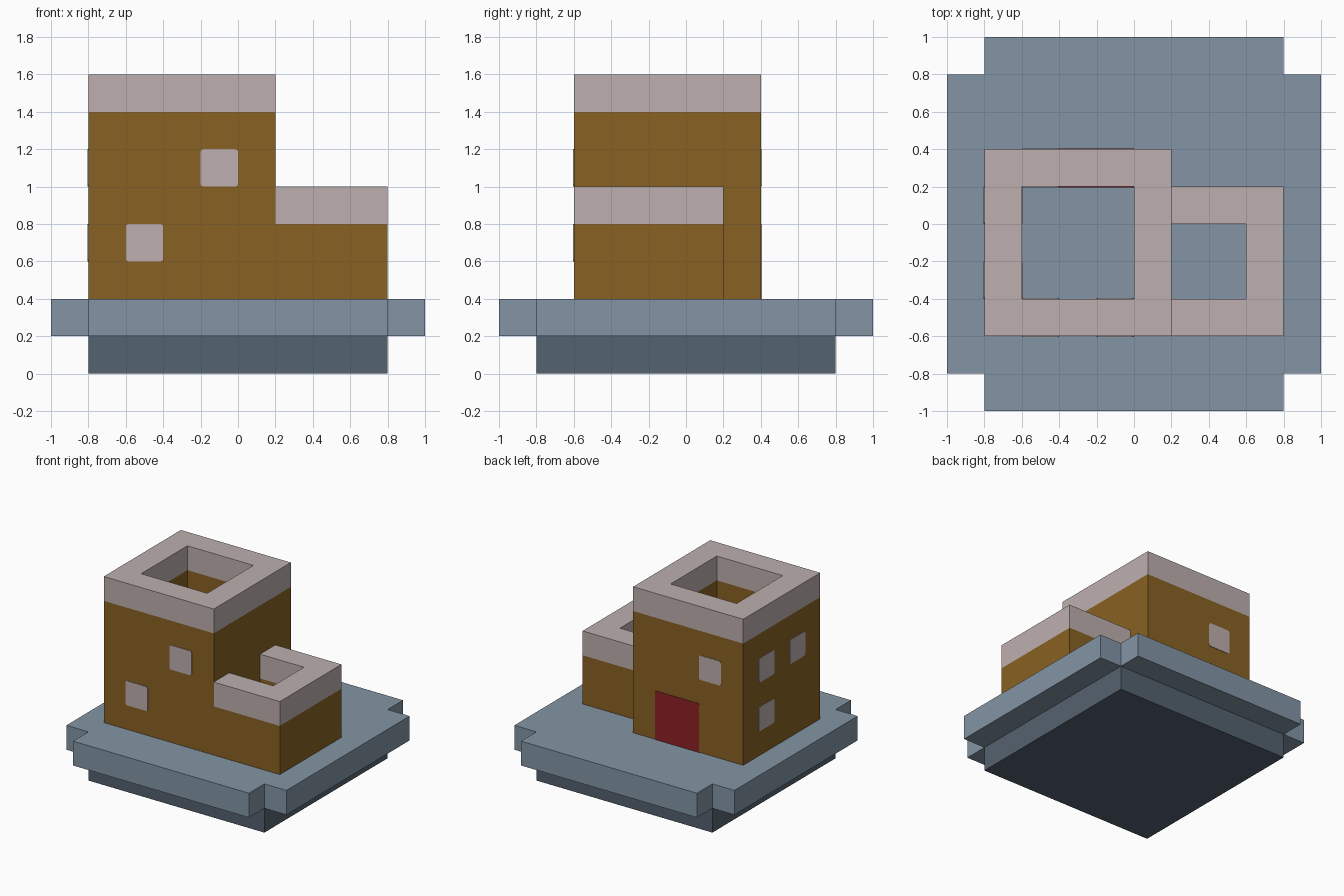
import bpy
import bmesh
from mathutils import Vector

old = bpy.data.objects.get("Cube")
if old:
    bpy.data.objects.remove(old, do_unlink=True)


def material(name, rgb):
    """Flat material from 8-bit sRGB values, stored as linear."""
    lin = []
    for v in rgb:
        c = v / 255
        lin.append(c / 12.92 if c <= 0.04045 else ((c + 0.055) / 1.055) ** 2.4)
    m = bpy.data.materials.new(name)
    m.diffuse_color = (*lin, 1)
    m.use_nodes = True
    m.node_tree.nodes["Principled BSDF"].inputs["Base Color"].default_value = (*lin, 1)
    return m


BROWN = material("brown_wall", (137, 98, 35))
PINK = material("pale_pink_trim", (190, 175, 175))
SLATE = material("slate_blue", (131, 149, 165))
DARK = material("dark_slate", (84, 98, 111))
RED = material("dark_red", (141, 33, 37))


def finish(name, bm, mat):
    bmesh.ops.recalc_face_normals(bm, faces=bm.faces)
    mesh = bpy.data.meshes.new(name)
    bm.to_mesh(mesh)
    bm.free()
    mesh.materials.append(mat)
    obj = bpy.data.objects.new(name, mesh)
    bpy.context.collection.objects.link(obj)
    return obj


def prism(name, points, faces, z0, z1, mat):
    """Raise a flat plan, made of one or more faces, from z0 to z1."""
    bm = bmesh.new()
    verts = [bm.verts.new((x, y, z0)) for x, y in points]
    plan = [bm.faces.new([verts[i] for i in f]) for f in faces]
    res = bmesh.ops.extrude_face_region(bm, geom=plan, use_keep_orig=True)
    top = [v for v in res["geom"] if isinstance(v, bmesh.types.BMVert)]
    bmesh.ops.translate(bm, verts=top, vec=(0, 0, z1 - z0))
    return finish(name, bm, mat)


def rect(x0, x1, y0, y1):
    return [(x0, y0), (x1, y0), (x1, y1), (x0, y1)]


def panel(name, lo, hi, axis, mat, top_only=False):
    """Block set through a wall, just proud of it, with softened corners."""
    lo, hi = Vector(lo), Vector(hi)
    lo[axis] -= 0.004
    hi[axis] += 0.004
    bm = bmesh.new()
    bmesh.ops.create_cube(bm, size=1)
    mid, size = (lo + hi) / 2, hi - lo
    for v in bm.verts:
        v.co = Vector(a * b for a, b in zip(v.co, size)) + mid
    corners = []
    for e in bm.edges:
        a, b = (v.co for v in e.verts)
        if abs(a[axis] - b[axis]) > 0.1 and (not top_only or a.z > mid.z):
            corners.append(e)
    bmesh.ops.bevel(bm, geom=corners, offset=0.014, segments=2, profile=0.5,
                    affect='EDGES')
    return finish(name, bm, mat)


# Plinth and the notched-corner slab
prism("plinth", rect(-0.8, 0.8, -0.8, 0.8), [range(4)], 0, 0.2, DARK)
corner = [(1, 0.8), (0.8, 0.8), (0.8, 1)]
outline = []
for sx, sy in ((1, 1), (-1, 1), (-1, -1), (1, -1)):
    part = [(x * sx, y * sy) for x, y in corner]
    outline += part if sx * sy > 0 else part[::-1]
prism("slab", outline, [range(12)], 0.2, 0.4, SLATE)

# Hollow tower with its parapet
tower = rect(-0.8, 0.2, -0.6, 0.4) + rect(-0.6, 0, -0.4, 0.2)
ring = [(i, (i + 1) % 4, (i + 1) % 4 + 4, i + 4) for i in range(4)]
prism("tower_walls", tower, ring, 0.4, 1.4, BROWN)
prism("tower_parapet", tower, ring, 1.4, 1.6, PINK)

# Lower annex, open towards the tower wall
annex = [(0.2, -0.6), (0.8, -0.6), (0.8, 0.2), (0.2, 0.2),
         (0.2, 0), (0.6, 0), (0.6, -0.4), (0.2, -0.4)]
prism("annex_walls", annex, [range(8)], 0.4, 0.8, BROWN)
prism("annex_parapet", annex, [range(8)], 0.8, 1, PINK)

# Windows: lowest corner of each, and the axis of the wall they pass through
windows = {
    "front_window_low": ((-0.6, -0.6, 0.6), 1),
    "front_window_high": ((-0.2, -0.6, 1), 1),
    "back_window": ((-0.6, 0.2, 1), 1),
    "right_window_low": ((-0.8, 0, 0.6), 0),
    "right_window_high": ((-0.8, 0, 1), 0),
    "right_window_front": ((-0.8, -0.4, 1), 0),
}
for name, (lo, axis) in windows.items():
    panel(name, lo, [c + 0.2 for c in lo], axis, PINK)

# Back door
panel("back_door", (-0.4, 0.2, 0.4), (0, 0.4, 0.8), 1, RED, top_only=True)
